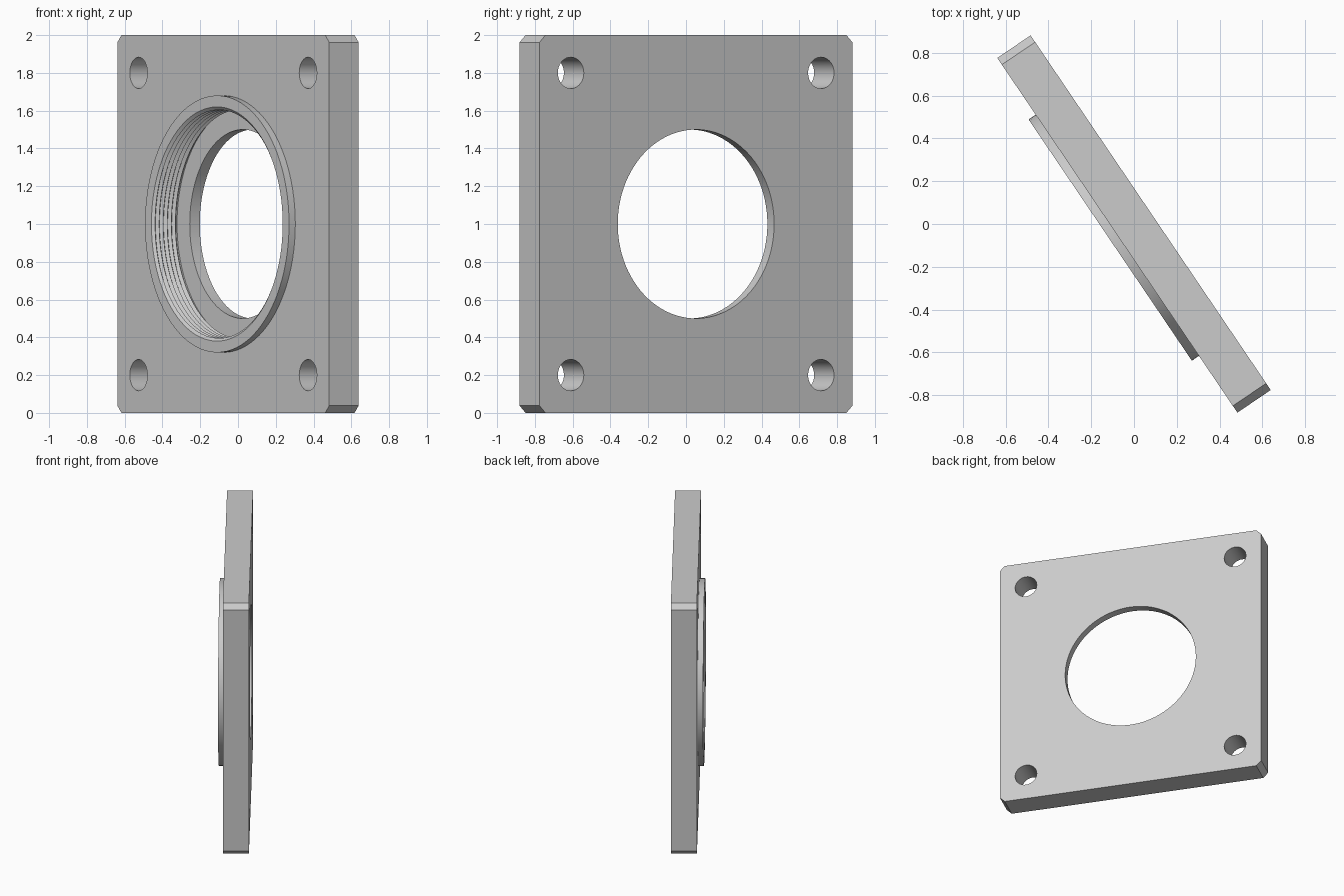
import bpy, bmesh, math
from mathutils import Matrix, Vector

if "Cube" in bpy.data.objects:
    bpy.data.objects.remove(bpy.data.objects["Cube"], do_unlink=True)

TURN = math.radians(-55.9)
HALF = 0.094          # half plate thickness
RIM = -HALF - 0.04    # front of the raised collar
SEAT = 0.03           # shoulder at the bottom of the threaded bore

steel = bpy.data.materials.new("grey steel")
steel.use_nodes = True
colour = (0.6, 0.6, 0.6, 1)
steel.diffuse_color = colour
steel.node_tree.nodes["Principled BSDF"].inputs["Base Color"].default_value = colour


def add_object(name, bm):
    bmesh.ops.recalc_face_normals(bm, faces=bm.faces)
    mesh = bpy.data.meshes.new(name)
    bm.to_mesh(mesh)
    bm.free()
    mesh.materials.append(steel)
    obj = bpy.data.objects.new(name, mesh)
    bpy.context.collection.objects.link(obj)
    return obj


def lathe(name, profile, x=0, z=0, sides=96):
    """Closed solid turned about the y axis from (radius, y) points."""
    bm = bmesh.new()
    rings = []
    for r, y in profile:
        rings.append([bm.verts.new((x + r * math.cos(a), y, z + r * math.sin(a)))
                      for a in (math.tau * i / sides for i in range(sides))])
    for a, b in zip(rings, rings[1:]):
        for i in range(sides):
            j = (i + 1) % sides
            bm.faces.new((a[i], a[j], b[j], b[i]))
    bm.faces.new(rings[0])
    bm.faces.new(rings[-1])
    return add_object(name, bm)


def combine(target, tool, operation):
    mod = target.modifiers.new(operation.lower(), "BOOLEAN")
    mod.operation, mod.solver, mod.object = operation, "EXACT", tool
    bpy.context.view_layer.objects.active = target
    bpy.ops.object.modifier_apply(modifier=mod.name)
    bpy.data.objects.remove(tool, do_unlink=True)


# Square plate with chamfered corners
bm = bmesh.new()
bmesh.ops.create_cube(bm, size=2, matrix=Matrix.Diagonal((1, HALF, 1, 1)))
corners = [e for e in bm.edges
           if abs((e.verts[0].co - e.verts[1].co).normalized().y) > 0.9]
bmesh.ops.bevel(bm, geom=corners, offset=0.038, segments=1, affect="EDGES")
plate = add_object("flange_plate", bm)

# Raised collar on the front
combine(plate, lathe("collar", [(0.68, RIM), (0.68, 0)]), "UNION")

# Threaded bore: alternating roots and crests down to the shoulder
ROOT, CREST, PITCH = 0.62, 0.604, 0.026
bore = [(ROOT, RIM - 0.05), (ROOT, RIM)]
for i in range(6):
    y = RIM + i * PITCH
    bore += [(CREST, y + PITCH / 2), (ROOT, y + PITCH)]
bore.append((ROOT, SEAT))
combine(plate, lathe("bore_cutter", bore), "DIFFERENCE")

# Through hole and four bolt holes
combine(plate, lathe("hole_cutter", [(0.5, -0.3), (0.5, 0.3)]), "DIFFERENCE")
for x in (-0.8, 0.8):
    for z in (-0.8, 0.8):
        bolt = lathe("bolt_cutter", [(0.083, -0.3), (0.083, 0.3)], x, z, 48)
        combine(plate, bolt, "DIFFERENCE")

# Stand the plate upright at its angle, smooth the round walls
plate.data.transform(Matrix.Translation(Vector((0, 0, 1))) @ Matrix.Rotation(TURN, 4, "Z"))
bpy.ops.object.select_all(action="DESELECT")
plate.select_set(True)
bpy.context.view_layer.objects.active = plate
bpy.ops.object.shade_smooth_by_angle(angle=math.radians(25))
